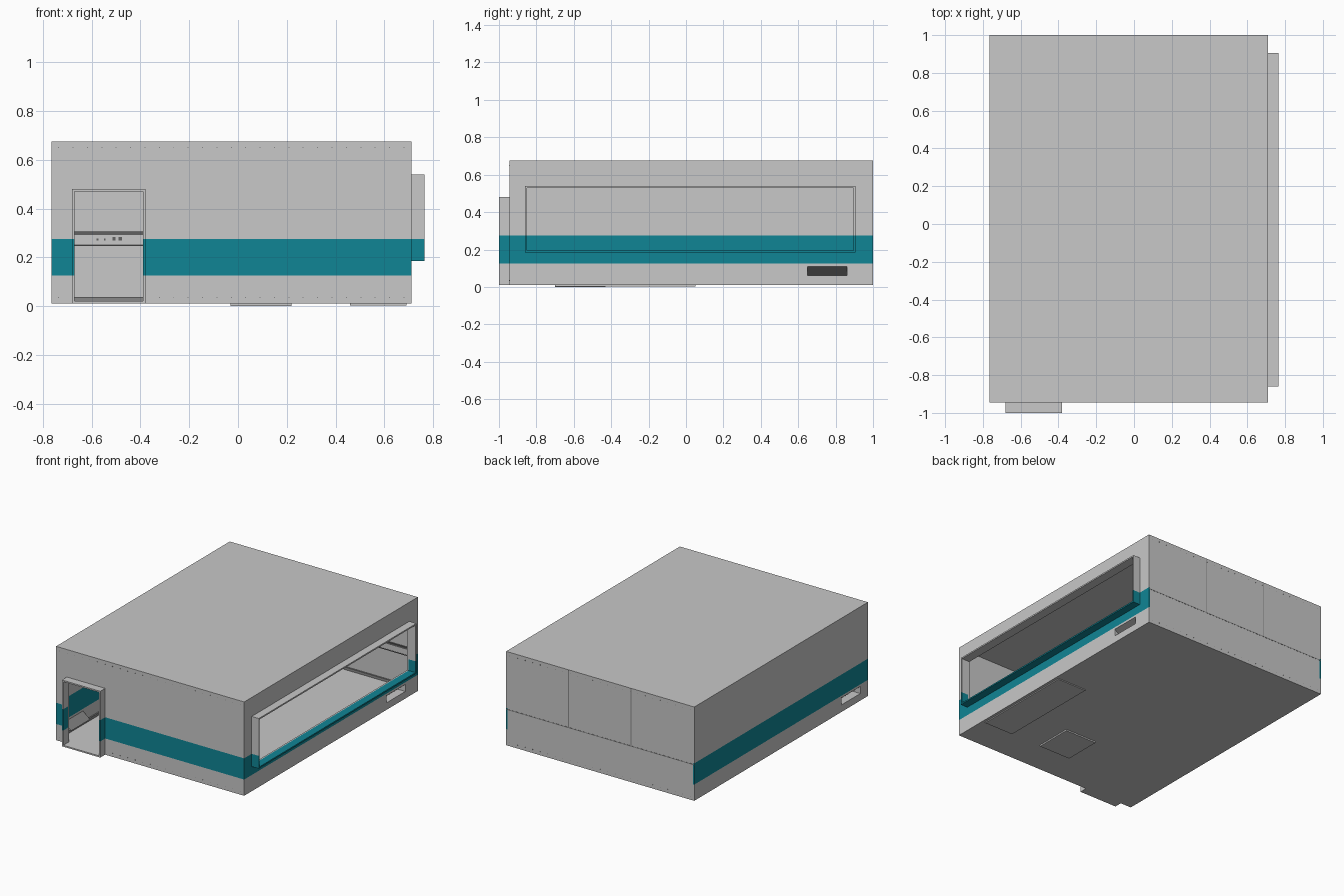
import bpy, bmesh, math
from mathutils import Vector

old = bpy.data.objects.get("Cube")
if old:
    bpy.data.objects.remove(old, do_unlink=True)


def material(name, rgb):
    m = bpy.data.materials.new(name)
    m.use_nodes = True
    m.diffuse_color = (*rgb, 1)
    m.node_tree.nodes["Principled BSDF"].inputs["Base Color"].default_value = (*rgb, 1)
    return m


GREY = material("light grey", (0.58, 0.58, 0.58))
TEAL = material("teal", (0.005, 0.235, 0.30))
DARK = material("dark grey", (0.12, 0.12, 0.12))
MID = material("mid grey", (0.25, 0.25, 0.25))
BAND = (0.125, 0.275)
X0, X1, Y0, Y1, Z0, Z1 = -0.765, 0.71, -0.945, 1.0, 0.01, 0.675
T = 0.01


def finish(bm, name, mats):
    mesh = bpy.data.meshes.new(name)
    bm.to_mesh(mesh)
    bm.free()
    for m in mats:
        mesh.materials.append(m)
    ob = bpy.data.objects.new(name, mesh)
    bpy.context.collection.objects.link(ob)
    return ob


def add_box(bm, lo, hi):
    vs = bmesh.ops.create_cube(bm, size=1)["verts"]
    lo, hi = Vector(lo), Vector(hi)
    for v in vs:
        v.co = (lo + hi) / 2 + v.co * (hi - lo)


def boxes(name, spans, mat=GREY, band=False):
    """Boxes joined in one object; a banded one is teal between two heights."""
    bm = bmesh.new()
    for lo, hi in spans:
        add_box(bm, lo, hi)
    if band:
        for z in BAND:
            bmesh.ops.bisect_plane(bm, geom=bm.verts[:] + bm.edges[:] + bm.faces[:],
                                   plane_co=(0, 0, z), plane_no=(0, 0, 1))
        for f in bm.faces:
            f.material_index = int(BAND[0] < f.calc_center_median().z < BAND[1])
    return finish(bm, name, [mat, TEAL])


def cut(ob, name, lo, hi):
    cutter = boxes(name, [(lo, hi)])
    cutter.hide_render = True
    cutter.hide_viewport = True
    cutter.display_type = "WIRE"
    mod = ob.modifiers.new("opening", "BOOLEAN")
    mod.object = cutter
    mod.operation = "DIFFERENCE"
    mod.solver = "EXACT"


# Hollow cabinet shell
boxes("roof", [((X0, Y0, Z1 - T), (X1, Y1, Z1))])
boxes("floor", [((X0, Y0, Z0), (X1, Y1, Z0 + T))])
boxes("back_wall", [((X0 + T, Y1 - T, Z0 + T), (X1 - T, Y1, Z1 - T))])
front = boxes("front_wall", [((X0 + T, Y0, Z0 + T), (X1 - T, Y0 + T, Z1 - T))], band=True)
left = boxes("left_wall", [((X1 - T, Y0, Z0 + T), (X1, Y1, Z1 - T))], band=True)
right = boxes("right_wall", [((X0, Y0, Z0 + T), (X0 + T, Y1, Z1 - T))], band=True)

# Long open window frame on the left wall
WY0, WY1, WZ0, WZ1, WX = -0.86, 0.905, 0.185, 0.54, 0.765
cut(left, "window_cutter", (X1 - 0.1, WY0 + T, WZ0 + T), (X1 + 0.1, WY1 - T, WZ1 - T))
boxes("window_frame", [
    ((X1, WY0, WZ0), (WX, WY1, WZ0 + T)),
    ((X1, WY0, WZ1 - T), (WX, WY1, WZ1)),
    ((X1, WY0, WZ0 + T), (WX, WY0 + T, WZ1 - T)),
    ((X1, WY1 - T, WZ0 + T), (WX, WY1, WZ1 - T))], band=True)

# Open entry tunnel on the front wall
EX0, EX1, EZ1 = -0.68, -0.38, 0.48
cut(front, "entry_cutter", (EX0 + T, Y0 - 0.1, Z0), (EX1 - T, Y0 + 0.1, EZ1 - T))
boxes("entry_frame", [
    ((EX0, -1, Z0 + T), (EX0 + T, Y0, EZ1 - T)),
    ((EX1 - T, -1, Z0 + T), (EX1, Y0, EZ1 - T)),
    ((EX0, -1, EZ1 - T), (EX1, Y0, EZ1)),
    ((EX0, -1, Z0), (EX1, Y0, Z0 + T))], band=True)

# Sloped handle pockets low on both side walls
for side, wall, x, y in (("left", left, X1, 0.65), ("right", right, X0, -0.86)):
    s = 1 if x > 0 else -1
    cut(wall, side + "_handle_cutter", (x - 0.03, y, 0.06), (x + 0.03, y + 0.21, 0.11))
    bm = bmesh.new()
    ends = [[bm.verts.new((x - s * d, y + e, z)) for d, z in ((0, 0.11), (0.06, 0.06), (0, 0.06))]
            for e in (0, 0.21)]
    bm.faces.new((ends[0][0], ends[0][1], ends[1][1], ends[1][0]))
    pocket = bm.faces.new((ends[0][1], ends[0][2], ends[1][2], ends[1][1]))
    pocket.material_index = 1
    for tri in ends:
        bm.faces.new(tri).material_index = 1
    bmesh.ops.recalc_face_normals(bm, faces=bm.faces[:])
    bmesh.ops.reverse_faces(bm, faces=bm.faces[:])
    finish(bm, side + "_handle_pocket", [MID, GREY])

# Inner skirting and the control rail on the back wall
boxes("skirting", [((X0 + T, Y1 - 0.02, Z0 + T), (X1 - T, Y1 - T, 0.038)),
                   ((X0 + T, Y0 + T, Z0 + T), (X0 + 0.02, Y1 - T, 0.038))], MID)
boxes("inner_rail", [((X0 + T, Y1 - 0.02, 0.25), (X1 - T, Y1 - T, 0.303))])
boxes("rail_edges", [((X0 + T, Y1 - 0.022, z), (X1 - T, Y1 - T, z + h))
                     for z, h in ((0.247, 0.006), (0.292, 0.014))], DARK)
boxes("rail_buttons", [((x, Y1 - 0.024, 0.269), (x + w, Y1 - 0.02, 0.269 + w))
                       for x, w in ((-0.58, 0.008), (-0.55, 0.008), (-0.515, 0.014), (-0.49, 0.014))], DARK)

# Panel seams on the back
boxes("back_seams", [((X0, Y1, 0.262), (X1, Y1 + 0.001, 0.268))] +
      [((x - 0.003, Y1, 0.268), (x + 0.003, Y1 + 0.001, Z1)) for x in (0.22, -0.27)], MID)

# Rivet rows along the front and back edges
rivets = []
for y in (Y0, Y1):
    for z in (0.035, 0.65):
        for i in range(25):
            x = X0 + 0.03 + i * (X1 - X0 - 0.06) / 24
            if y > 0 or z > EZ1 or not EX0 - 0.01 < x < EX1 + 0.01:
                rivets.append(((x - 0.002, y - 0.001, z - 0.002), (x + 0.002, y + 0.001, z + 0.002)))
boxes("rivets", rivets, MID)

# Hatch plates under the floor
boxes("floor_hatches", [((-0.03, -0.7, 0), (0.22, -0.43, Z0)),
                        ((0.46, -0.7, 0.003), (0.69, 0.05, Z0))])
